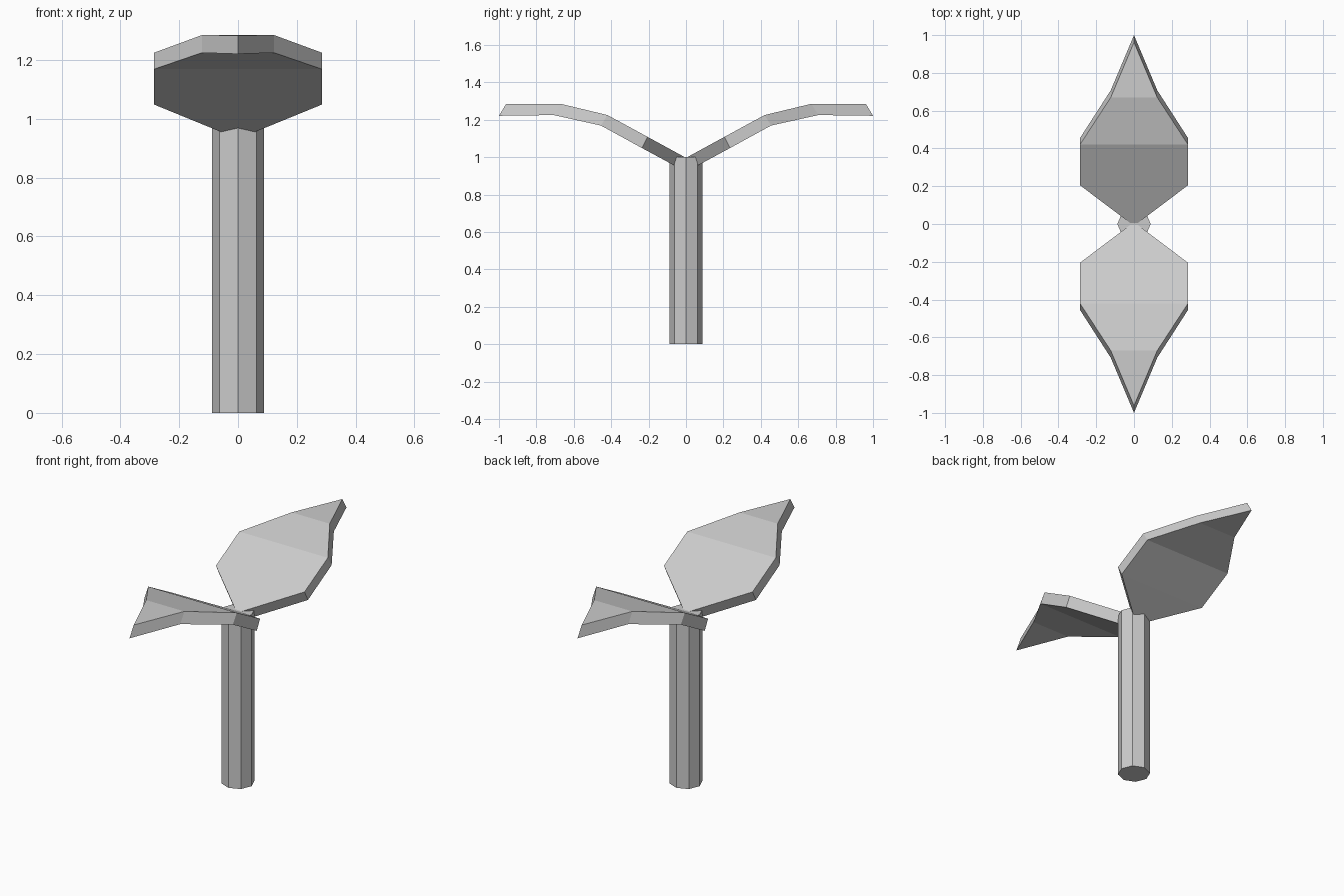
import bpy, bmesh, math

if "Cube" in bpy.data.objects:
    bpy.data.objects.remove(bpy.data.objects["Cube"])

# Octagonal stem
bpy.ops.mesh.primitive_cylinder_add(vertices=8, radius=0.088, depth=1.0, location=(0, 0, 0.5))
bpy.context.object.name = "stem"

# Leaf stations from base to tip: half width, upper (y, z), lower (y, z)
STATIONS = [
    (0.0, (-0.01, 0.991), (0.02, 0.932)),
    (0.286, (0.205, 1.108), (0.236, 1.049)),
    (0.286, (0.42, 1.225), (0.455, 1.169)),
    (0.123, (0.67, 1.285), (0.708, 1.225)),
    (0.0, (0.962, 1.284), (1.0, 1.221)),
]


def make_leaf(name, turn):
    """Bent slab with pointed ends, turned about the stem axis."""
    bm = bmesh.new()
    layers = []
    for side in (1, 2):
        rows = []
        for station in STATIONS:
            w, (y, z) = station[0], station[side]
            xs = (-w, w) if w else (0,)
            rows.append([bm.verts.new((x, y, z)) for x in xs])
        layers.append(rows)
        for a, b in zip(rows, rows[1:]):
            bm.faces.new(a + b[::-1])
    # Rim joining the upper and lower skins
    upper, lower = layers
    for i in range(len(STATIONS) - 1):
        for k in (0, -1):
            bm.faces.new((upper[i][k], upper[i + 1][k], lower[i + 1][k], lower[i][k]))
    bmesh.ops.recalc_face_normals(bm, faces=bm.faces)
    mesh = bpy.data.meshes.new(name)
    bm.to_mesh(mesh)
    bm.free()
    leaf = bpy.data.objects.new(name, mesh)
    leaf.rotation_euler.z = turn
    bpy.context.collection.objects.link(leaf)


make_leaf("back_leaf", 0)
make_leaf("front_leaf", math.pi)
